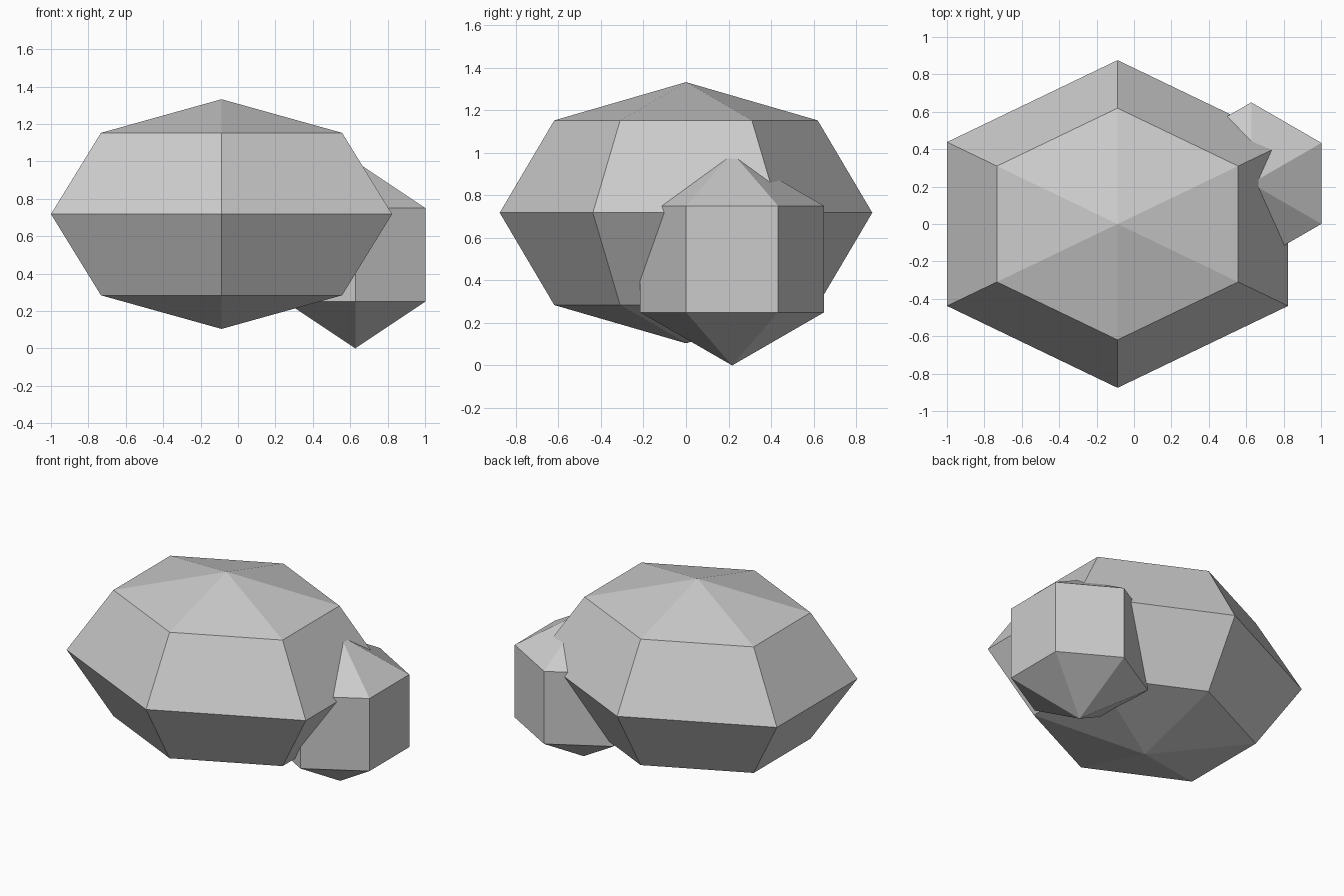
import bpy
import bmesh
from mathutils import Matrix

cube = bpy.data.objects.get("Cube")
if cube:
    bpy.data.objects.remove(cube, do_unlink=True)

# Plain grey stone
GREY = (0.6, 0.6, 0.6, 1.0)
stone = bpy.data.materials.new("stone_grey")
stone.use_nodes = True
stone.diffuse_color = GREY
stone.node_tree.nodes["Principled BSDF"].inputs["Base Color"].default_value = GREY


def rock(name, rings, radii, centre):
    """Six-sided faceted boulder with corners towards front and back."""
    bm = bmesh.new()
    bmesh.ops.create_uvsphere(bm, u_segments=6, v_segments=rings, radius=1)
    corner = max(bm.verts, key=lambda v: v.co.y)
    # Turn the hexagon so a corner lies on the y axis
    if corner.co.y < max(v.co.x for v in bm.verts):
        bmesh.ops.rotate(bm, verts=bm.verts, matrix=Matrix.Rotation(0.5235988, 3, "Z"))
    bmesh.ops.scale(bm, verts=bm.verts, vec=radii)
    bmesh.ops.translate(bm, verts=bm.verts, vec=centre)
    mesh = bpy.data.meshes.new(name)
    bm.to_mesh(mesh)
    bm.free()
    mesh.materials.append(stone)
    obj = bpy.data.objects.new(name, mesh)
    bpy.context.collection.objects.link(obj)
    return obj


# Big flattened boulder and the small one embedded in its left side
rock("large_rock", 4, (1.053, 0.876, 0.614), (-0.088, 0, 0.718))
rock("small_rock", 3, (0.5, 0.5, 0.5), (0.567 + 0.06, 0.217, 0.5))
